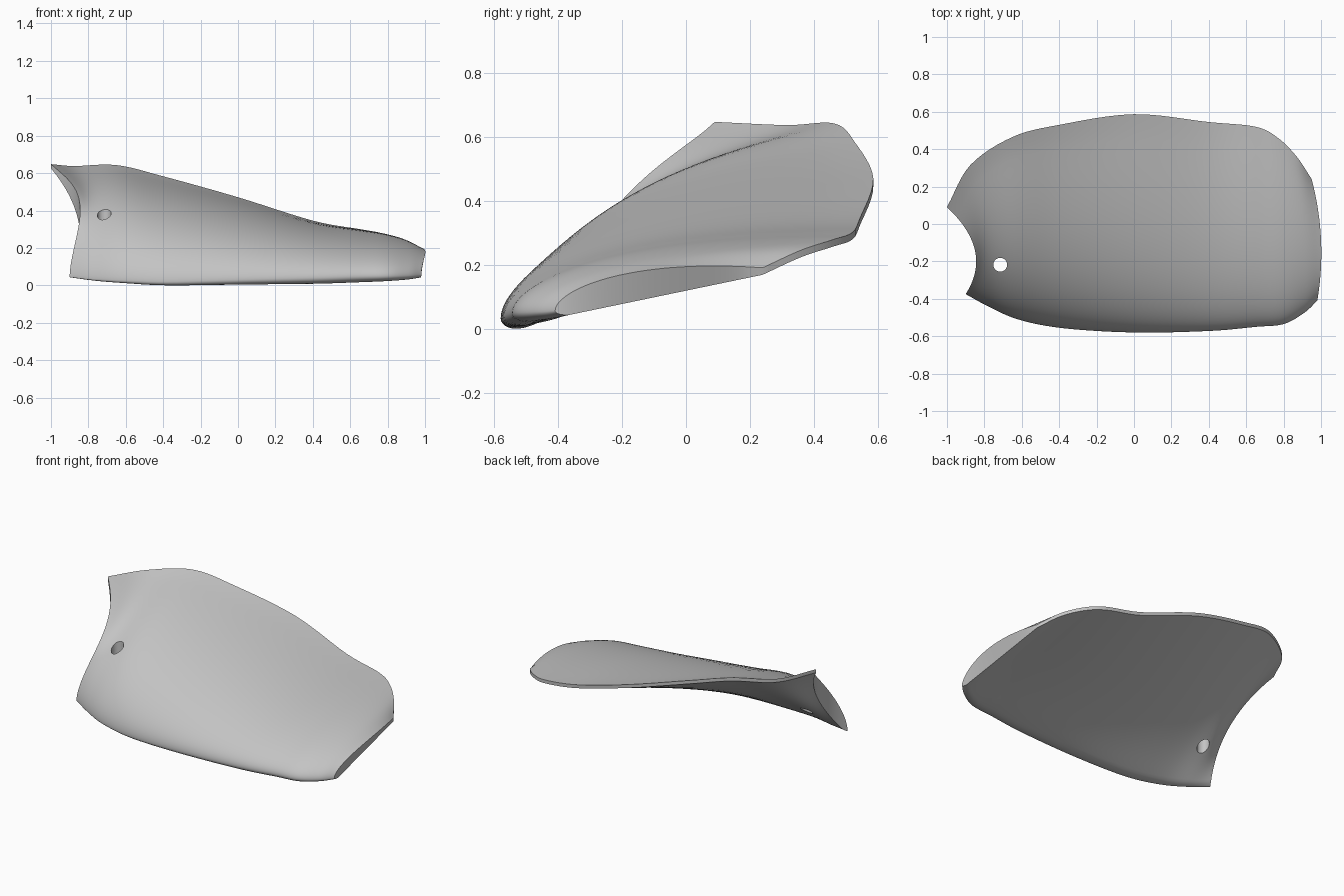
import bpy
import bmesh
from math import sqrt
from mathutils import Vector

old = bpy.data.objects.get("Cube")
if old:
    bpy.data.objects.remove(old, do_unlink=True)

STEPS, ROWS, RIM = 6, 32, 0.022

# Front edge: x, y, z and height of the bulge above the chord
FRONT = [(-.90, -.375, .055, .135), (-.78, -.44, .045, .16), (-.62, -.51, .037, .18),
         (-.38, -.557, .03, .175), (0, -.58, .04, .155), (.40, -.572, .05, .125),
         (.65, -.55, .058, .11), (.80, -.535, .06, .10), (.91, -.475, .062, .085),
         (.98, -.41, .065, .07)]
# Back edge: x, y, z
BACK = [(-1, .09, .657), (-.875, .315, .647), (-.65, .465, .652), (-.40, .53, .592),
        (0, .587, .48), (.40, .545, .355), (.65, .52, .31), (.77, .46, .288),
        (.87, .36, .255), (.95, .24, .20)]


def smooth_path(points):
    """Pass a smooth curve through the points."""
    p = [Vector(q) for q in points]
    p = [2 * p[0] - p[1]] + p + [2 * p[-1] - p[-2]]
    path = []
    for i in range(1, len(p) - 2):
        a, b, c, d = p[i - 1:i + 3]
        for s in range(STEPS):
            t = s / STEPS
            path.append(b + (c - a) * t / 2
                        + (2 * a - 5 * b + 4 * c - d) * t * t / 2
                        + (3 * b - a - 3 * c + d) * t ** 3 / 2)
    return path + [p[-2]]


def dome(t, power):
    """Skewed dome profile with its peak at 1."""
    peak = 0.5 / (0.5 + power)
    return sqrt(t / peak) * ((1 - t) / (1 - peak)) ** power


def section(front, back, u):
    """Upper and lower rows of one cross-section, front to back."""
    start, bulge = Vector(front[:3]), front[3]
    upper, lower = [], []
    for i in range(ROWS + 1):
        t = (i / ROWS) ** 2
        p = start.lerp(Vector(back), t)
        arc = 4 * t * (1 - t)
        # hollow left end
        p.x += arc * 0.10 * max(0, 1 - u * 3) ** 1.3
        # right end rounded on top only
        nose = arc * 0.035 * max(0, u * 4 - 3)
        upper.append(p + Vector((nose, 0, bulge * dome(t, 1.25 - 0.25 * u))))
        # rounded belly along the front edge
        belly = 0.68 * u * (1 - u) * sqrt(t) * (1 - t) ** 6
        lower.append(p - Vector((0, 0, RIM * sqrt(min(1, t / 0.06)) + belly)))
    return upper, lower


# Curved shell with a domed top and a nearly straight underside
bm = bmesh.new()
loops = []
fronts, backs = smooth_path(FRONT), smooth_path(BACK)
for k, (f, b) in enumerate(zip(fronts, backs)):
    upper, lower = section(f, b, k / (len(fronts) - 1))
    loops.append([bm.verts.new(p) for p in upper + lower[:0:-1]])
n = len(loops[0])
for a, b in zip(loops, loops[1:]):
    for i in range(n):
        j = (i + 1) % n
        bm.faces.new((a[i], a[j], b[j], b[i]))

# End faces
for loop in (loops[0], loops[-1]):
    bm.faces.new((loop[0], loop[1], loop[-1]))
    for i in range(1, ROWS):
        bm.faces.new((loop[i], loop[i + 1], loop[n - i - 1], loop[n - i]))
bmesh.ops.recalc_face_normals(bm, faces=bm.faces)
low = min(v.co.z for v in bm.verts)
bmesh.ops.translate(bm, verts=bm.verts, vec=(0, 0, -low))

mesh = bpy.data.meshes.new("shell_plate")
bm.to_mesh(mesh)
bm.free()
shell = bpy.data.objects.new("shell_plate", mesh)
bpy.context.collection.objects.link(shell)

grey = bpy.data.materials.new("plain grey")
grey.use_nodes = True
grey.diffuse_color = (0.55, 0.55, 0.55, 1)
grey.node_tree.nodes["Principled BSDF"].inputs["Base Color"].default_value = (0.55, 0.55, 0.55, 1)
mesh.materials.append(grey)

# Bolt hole near the left end
bpy.ops.mesh.primitive_cylinder_add(vertices=32, radius=0.037, depth=2,
                                    location=(-0.715, -0.218, 0.3))
cutter = bpy.context.object
cutter.name = "hole_cutter"
cutter.hide_render = True
cutter.data.materials.append(grey)
cut = shell.modifiers.new("bolt_hole", 'BOOLEAN')
cut.operation = 'DIFFERENCE'
cut.solver = 'EXACT'
cut.object = cutter

bpy.ops.object.select_all(action='DESELECT')
shell.select_set(True)
bpy.context.view_layer.objects.active = shell
bpy.ops.object.modifier_apply(modifier=cut.name)
bpy.data.objects.remove(cutter, do_unlink=True)
bpy.ops.object.shade_smooth_by_angle(angle=0.7)
